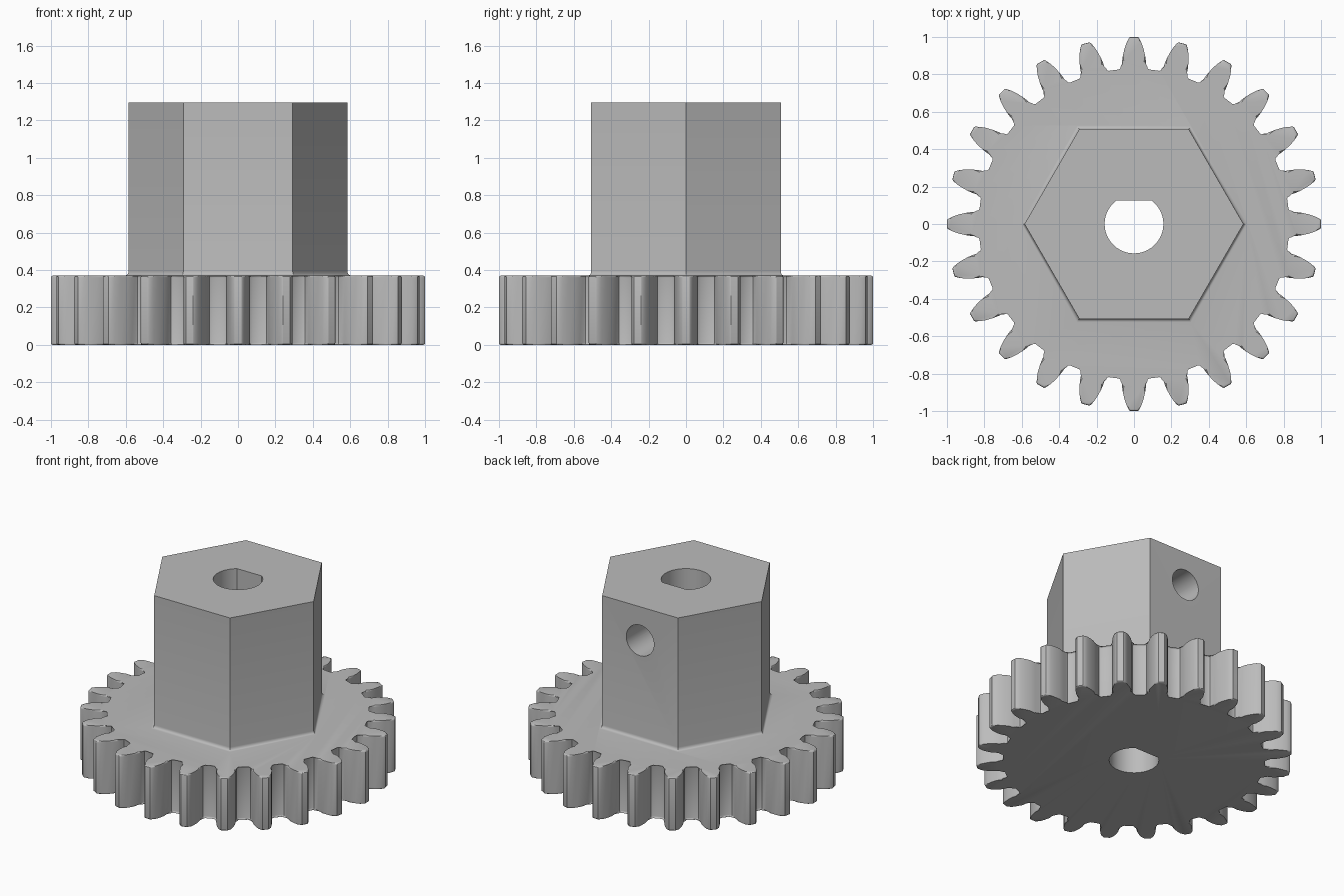
import bpy, bmesh
from math import sin, cos, pi, asin, sqrt

if "Cube" in bpy.data.objects:
    bpy.data.objects.remove(bpy.data.objects["Cube"])

TEETH = 24
GEAR_TOP, HUB_TOP = 0.37, 1.295
HUB_R = 0.585
BORE_R, FLAT_Y = 0.157, 0.125

grey = bpy.data.materials.new("plain grey")
grey.use_nodes = True
colour = (0.5, 0.5, 0.5, 1)
grey.diffuse_color = colour
grey.node_tree.nodes["Principled BSDF"].inputs["Base Color"].default_value = colour


def loft(name, rings, rim_bevel=0):
    """Skin a stack of equal-length rings, cap both ends, optionally round the rims."""
    bm = bmesh.new()
    loops = [[bm.verts.new(p) for p in ring] for ring in rings]
    n = len(loops[0])
    for low, high in zip(loops, loops[1:]):
        for i in range(n):
            j = (i + 1) % n
            bm.faces.new((low[i], low[j], high[j], high[i]))
    caps = [bm.faces.new(loops[0][::-1]), bm.faces.new(loops[-1])]
    if rim_bevel:
        rims = [e for cap in caps for e in cap.edges]
        bmesh.ops.bevel(bm, geom=rims, offset=rim_bevel, segments=3,
                        profile=0.5, affect='EDGES')
    bmesh.ops.recalc_face_normals(bm, faces=bm.faces)
    mesh = bpy.data.meshes.new(name)
    bm.to_mesh(mesh)
    bm.free()
    mesh.materials.append(grey)
    obj = bpy.data.objects.new(name, mesh)
    bpy.context.collection.objects.link(obj)
    return obj


def prism(name, outline, z0, z1, rim_bevel=0):
    return loft(name, [[(x, y, z) for x, y in outline] for z in (z0, z1)], rim_bevel)


def combine(target, tool, operation):
    mod = target.modifiers.new(tool.name, 'BOOLEAN')
    mod.object, mod.operation, mod.solver = tool, operation, 'EXACT'
    bpy.context.view_layer.objects.active = target
    bpy.ops.object.modifier_apply(modifier=mod.name)
    bpy.data.objects.remove(tool)


# Toothed wheel: half a tooth as (half width, radius), mirrored and repeated
half = [(0.078, 0.820), (0.064, 0.828), (0.062, 0.842), (0.064, 0.870),
        (0.059, 0.905), (0.050, 0.942), (0.039, 0.972), (0.026, 0.996), (0.020, 1.0)]
tooth = half + [(-w, r) for w, r in reversed(half)]
outline = []
for k in range(TEETH):
    a = 2 * pi * k / TEETH
    for w, r in tooth:
        t = a - asin(w / r)
        outline.append((r * cos(t), r * sin(t)))
gear = prism("gear_wheel", outline, 0, GEAR_TOP, 0.01)


# Hexagonal hub with a small fillet at its foot
def hexagon(r, z):
    return [(r * cos(i * pi / 3), r * sin(i * pi / 3), z) for i in range(6)]


fillet = 0.022
foot = [(HUB_R + fillet * (1 - sin(t)), GEAR_TOP + fillet * (1 - cos(t)))
        for t in (i * pi / 8 for i in range(5))]
hub = loft("hex_hub", [hexagon(HUB_R + fillet, GEAR_TOP - 0.05)]
           + [hexagon(r, z) for r, z in foot] + [hexagon(HUB_R, HUB_TOP)])
combine(gear, hub, 'UNION')

# D-shaped shaft bore right through
start = asin(FLAT_Y / BORE_R)
sweep = pi + 2 * start
steps = 48
bore = [(BORE_R * cos(start - sweep * i / steps), BORE_R * sin(start - sweep * i / steps))
        for i in range(steps + 1)]
combine(gear, prism("shaft_bore", bore, -0.2, HUB_TOP + 0.2), 'DIFFERENCE')

# Set-screw hole from the back face into the bore
screw_r, screw_z = 0.107, 1.06
ring = [(screw_r * cos(2 * pi * i / 40), screw_z + screw_r * sin(2 * pi * i / 40))
        for i in range(40)]
screw = loft("screw_hole", [[(x, y, z) for x, z in ring] for y in (0.0, 0.7)])
combine(gear, screw, 'DIFFERENCE')

# Smooth the curved walls, keep the corners crisp
bpy.ops.object.select_all(action='DESELECT')
gear.name = "gear_with_hub"
gear.select_set(True)
bpy.context.view_layer.objects.active = gear
bpy.ops.object.shade_smooth_by_angle(angle=pi / 6)
